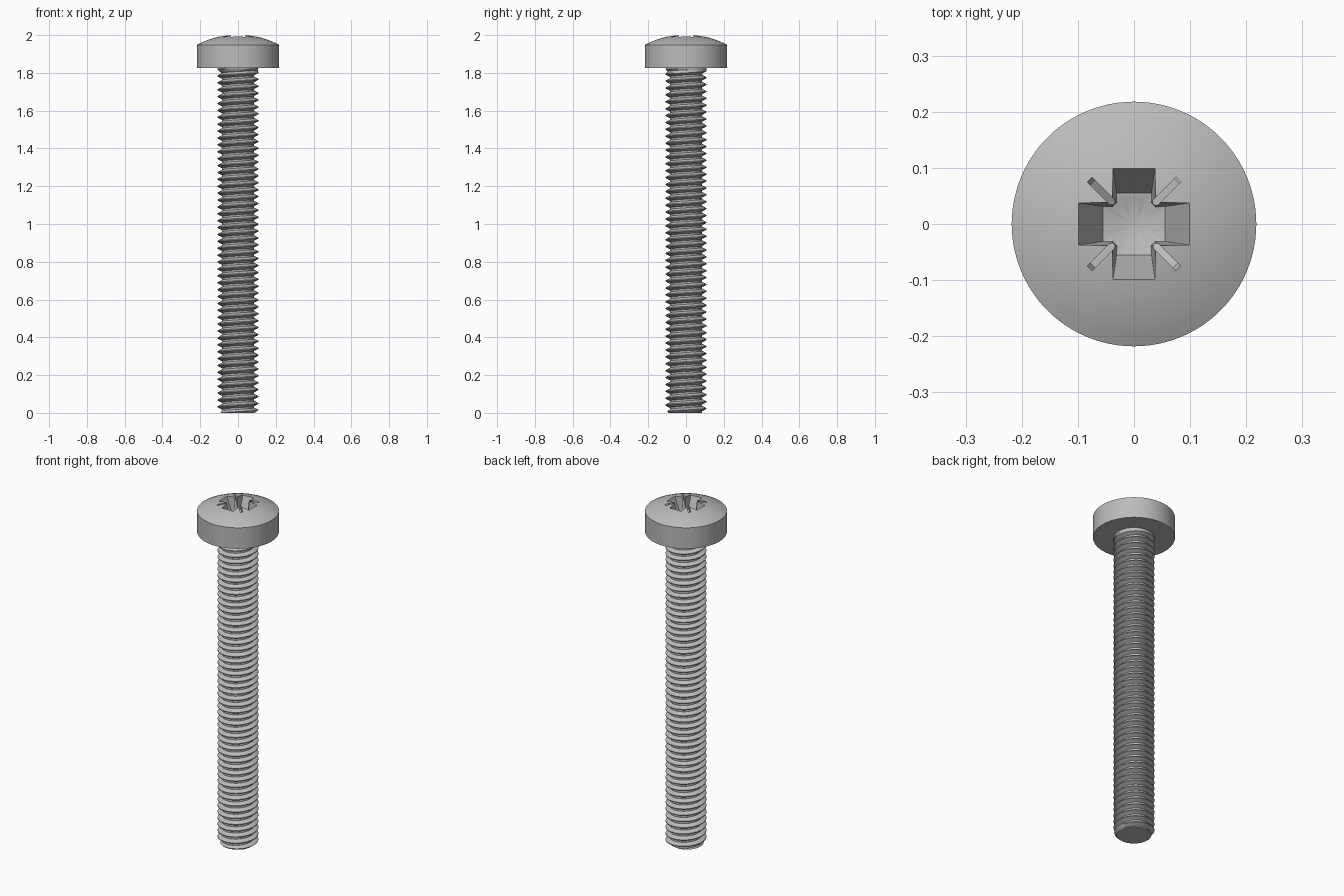
import bpy, bmesh
from math import sin, cos, pi, sqrt
from mathutils import Matrix, Vector

if "Cube" in bpy.data.objects:
    bpy.data.objects.remove(bpy.data.objects["Cube"])

steel = bpy.data.materials.new("steel grey")
steel.use_nodes = True
GREY = (0.5, 0.5, 0.5, 1)
steel.diffuse_color = GREY
steel.node_tree.nodes["Principled BSDF"].inputs["Base Color"].default_value = GREY

HEAD_BOTTOM, RIM, APEX, HEAD_R = 1.825, 1.948, 2.003, 0.218
MAJOR, ROOT, PITCH = 0.1085, 0.086, 0.0365


def make_object(name, bm):
    bmesh.ops.recalc_face_normals(bm, faces=bm.faces)
    mesh = bpy.data.meshes.new(name)
    bm.to_mesh(mesh)
    bm.free()
    mesh.materials.append(steel)
    obj = bpy.data.objects.new(name, mesh)
    bpy.context.collection.objects.link(obj)
    return obj


def lathe(name, profile, steps):
    """Spin an (r, z) profile around the z axis."""
    bm = bmesh.new()
    verts = [bm.verts.new((r, 0, z)) for r, z in profile]
    edges = [bm.edges.new(pair) for pair in zip(verts, verts[1:])]
    bmesh.ops.spin(bm, geom=verts + edges, cent=(0, 0, 0), axis=(0, 0, 1),
                   angle=2 * pi, steps=steps)
    bmesh.ops.remove_doubles(bm, verts=bm.verts, dist=1e-5)
    return make_object(name, bm)


def hull(name, points, angle=0):
    """Convex solid around points, turned about z."""
    bm = bmesh.new()
    turn = Matrix.Rotation(angle, 3, "Z")
    for p in points:
        bm.verts.new(turn @ Vector(p))
    bmesh.ops.convex_hull(bm, input=bm.verts)
    return make_object(name, bm)


def smooth(obj):
    bpy.ops.object.select_all(action="DESELECT")
    obj.select_set(True)
    bpy.context.view_layer.objects.active = obj
    bpy.ops.object.shade_smooth_by_angle(angle=pi / 6)


# Pan head: flat underside, straight wall, shallow dome
sag = APEX - RIM
ball = (HEAD_R ** 2 + sag ** 2) / (2 * sag)
rings = [HEAD_R * i / 10 for i in range(10, -1, -1)]
dome = [(r, APEX - ball + sqrt(ball ** 2 - r ** 2)) for r in rings]
head = lathe("head", [(0, HEAD_BOTTOM), (HEAD_R, HEAD_BOTTOM)] + dome, 96)

# Drive recess: two tapered cross arms, a core and four diagonal slits
cutters = [lathe("core_cutter", [(0, 2.02), (0.053, 2.02), (0.049, 1.888), (0, 1.874)], 32)]
for k in range(2):
    arm = [(sx * x, sy * y, z) for x, y, z in ((0.108, 0.039, 2.012), (0.055, 0.031, 1.89))
           for sx in (-1, 1) for sy in (-1, 1)]
    cutters.append(hull("arm_cutter", arm + [(0, 0, 1.875)], k * pi / 2))
for k in range(4):
    slit = [(r, side * 0.0062, z) for side in (-1, 1)
            for r, z in ((0.03, 2.02), (0.12, 2.02), (0.104, 1.96), (0.03, 1.92))]
    cutters.append(hull("slit_cutter", slit, pi / 4 + k * pi / 2))
bpy.context.view_layer.objects.active = head
for cutter in cutters:
    cut = head.modifiers.new("recess", "BOOLEAN")
    cut.operation, cut.solver, cut.object = "DIFFERENCE", "EXACT", cutter
    bpy.ops.object.modifier_apply(modifier=cut.name)
    bpy.data.objects.remove(cutter)
smooth(head)

# Threaded shank: trapezoid thread wound as one continuous helix
SEG = 48
tooth = [(0.0, MAJOR), (0.125, MAJOR), (0.44, ROOT), (0.685, ROOT)]
turns = int(HEAD_BOTTOM / PITCH) + 5
bm = bmesh.new()
columns = []
for a in range(SEG):
    t = 2 * pi * a / SEG
    columns.append([bm.verts.new((r * cos(t), r * sin(t), 0.0115 + PITCH * (k - 2 + f + a / SEG)))
                    for k in range(turns) for f, r in tooth])
for a in range(SEG):
    shift = len(tooth) if a == SEG - 1 else 0
    here = columns[a]
    there = columns[(a + 1) % SEG]
    for j in range(len(here) - 1):
        # the seam joins each turn to the next one up
        i = j - shift
        if shift and i < 0:
            continue
        lo = i if shift else j
        bm.faces.new((here[lo], there[lo + shift], there[lo + shift + 1], here[lo + 1]))
for z, side in ((0, -1), (HEAD_BOTTOM + 0.01, 1)):
    bmesh.ops.bisect_plane(bm, geom=bm.verts[:] + bm.edges[:] + bm.faces[:],
                           plane_co=(0, 0, z), plane_no=(0, 0, side), clear_outer=True)
    rim = [e for e in bm.edges if e.is_boundary and all(abs(v.co.z - z) < 1e-4 for v in e.verts)]
    bmesh.ops.contextual_create(bm, geom=rim)
# chamfered tip below, plain neck flaring into the head above
for v in bm.verts:
    r = v.co.xy.length
    new = max(min(r, 0.093 + v.co.z), min(MAJOR, MAJOR - (HEAD_BOTTOM - 0.005 - v.co.z)))
    v.co.xy *= new / r
shank = make_object("threaded_shank", bm)
smooth(shank)
